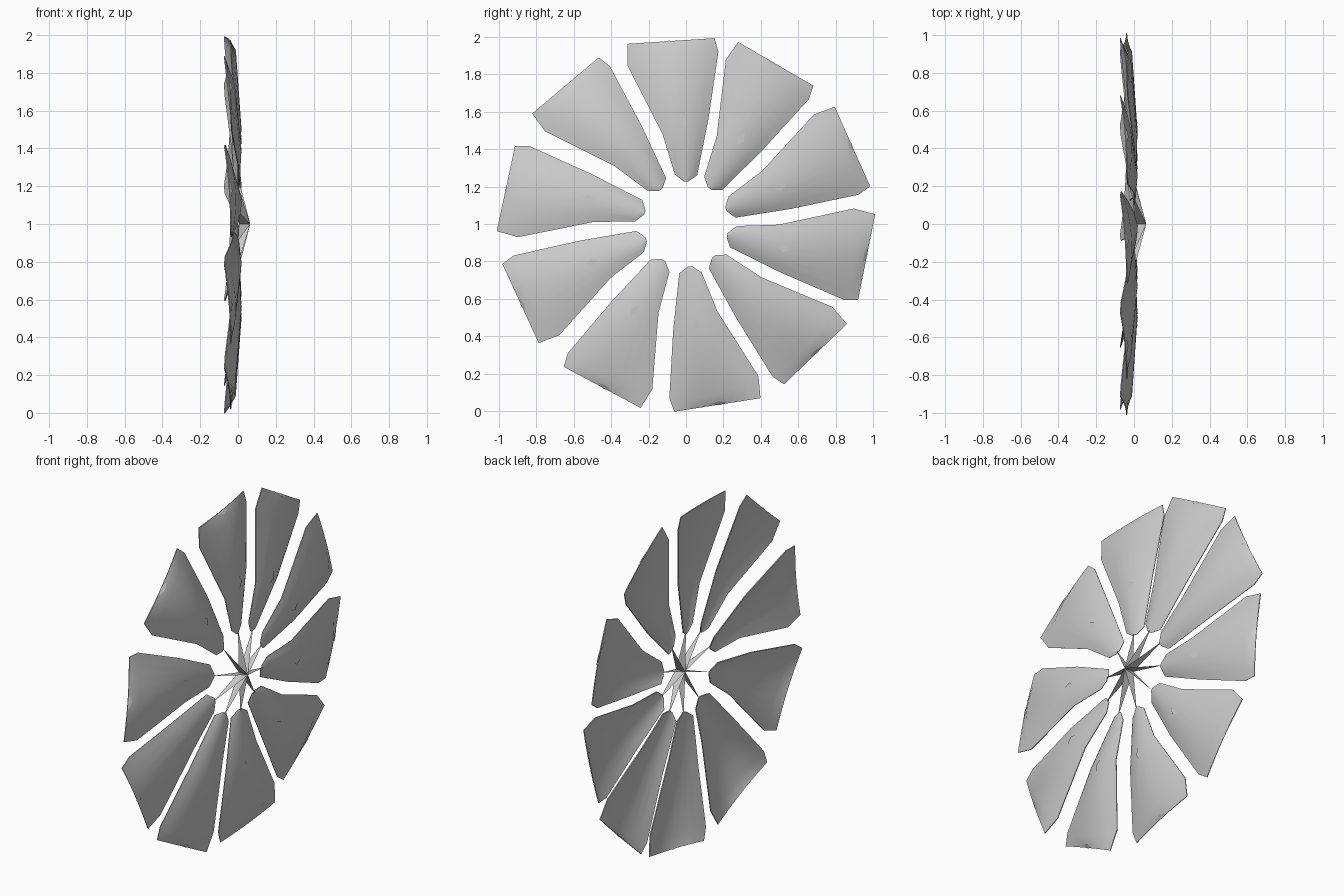
import bpy, bmesh, math

if "Cube" in bpy.data.objects:
    bpy.data.objects.remove(bpy.data.objects["Cube"])

# Bearings of the ten petals around the hub (slightly uneven spacing, degrees)
BEARINGS = [0, -33.9, -69.7, -105, -139.8, -174.8, -211.8, -249, -285.8, -323.6]

# Petal cross rows: left (x, y, r), right (x, y, r), dome height, outward bow
ROWS = [
    ((.000, -.012, .228), (-.005, .012, .228), .004, 0),
    ((.002, -.06, .265), (-.020, .06, .26), .015, 0),
    ((.002, -.125, .48), (-.030, .12, .56), .030, 0),
    ((-.032, -.312, .845), (-.065, .173, .92), .036, .04),
    ((-.036, -.312, .963), (-.070, .153, .993), .008, 0),
]
COLS = 8


def finish(name, bm, bearing, smooth=False):
    me = bpy.data.meshes.new(name)
    bmesh.ops.recalc_face_normals(bm, faces=bm.faces)
    bm.to_mesh(me)
    bm.free()
    ob = bpy.data.objects.new(name, me)
    bpy.context.collection.objects.link(ob)
    ob.location.z = 1
    ob.rotation_euler.x = math.radians(bearing)
    if smooth:
        bpy.ops.object.select_all(action='DESELECT')
        ob.select_set(True)
        bpy.context.view_layer.objects.active = ob
        bpy.ops.object.shade_smooth_by_angle(angle=math.radians(35))
    return ob


def petal(i, bearing):
    # Thin domed shell, pitched like a fan blade, lofted through the rows
    bm = bmesh.new()
    grid = []
    for left, right, height, bow in ROWS:
        row = []
        for c in range(COLS + 1):
            t = c / COLS
            dome = 1 - (2 * t - 1) ** 2
            x, y, r = (a + (b - a) * t for a, b in zip(left, right))
            row.append(bm.verts.new((x + height * dome, y, r + bow * dome)))
        grid.append(row)
    for a, b in zip(grid, grid[1:]):
        for c in range(COLS):
            bm.faces.new((a[c], a[c + 1], b[c + 1], b[c]))
    front = list(bm.faces)
    bmesh.ops.recalc_face_normals(bm, faces=front)
    if sum(f.normal.x for f in front) < 0:
        bmesh.ops.reverse_faces(bm, faces=front)
    bmesh.ops.solidify(bm, geom=front, thickness=.005)
    finish(f"petal_{i}", bm, bearing, True)


def stud(name, bearing, centre, half_y, half_r, tilt):
    # Small diamond where the inner rib breaks the surface
    x, y, r = centre
    bm = bmesh.new()
    bm.faces.new([bm.verts.new((x + dr * tilt, y + dy, r + dr)) for dy, dr in
                  ((-half_y, 0), (0, -half_r), (half_y, 0), (0, half_r))])
    finish(name, bm, bearing)


def fin(i, bearing):
    # Flat triangular spoke lying in the plane of the axis
    bm = bmesh.new()
    bm.faces.new([bm.verts.new(p) for p in
                  ((.065, 0, 0), (0, 0, .25), (.005, 0, 0))])
    finish(f"hub_fin_{i}", bm, bearing)


for i, bearing in enumerate(BEARINGS):
    petal(i, bearing)
    fin(i, bearing)
    stud(f"ridge_stud_{i}", bearing, (.018, -.01, .54), .02, .035, -.06)
    stud(f"rim_stud_{i}", bearing, (-.038, -.09, .97), .045, .01, -.9)
